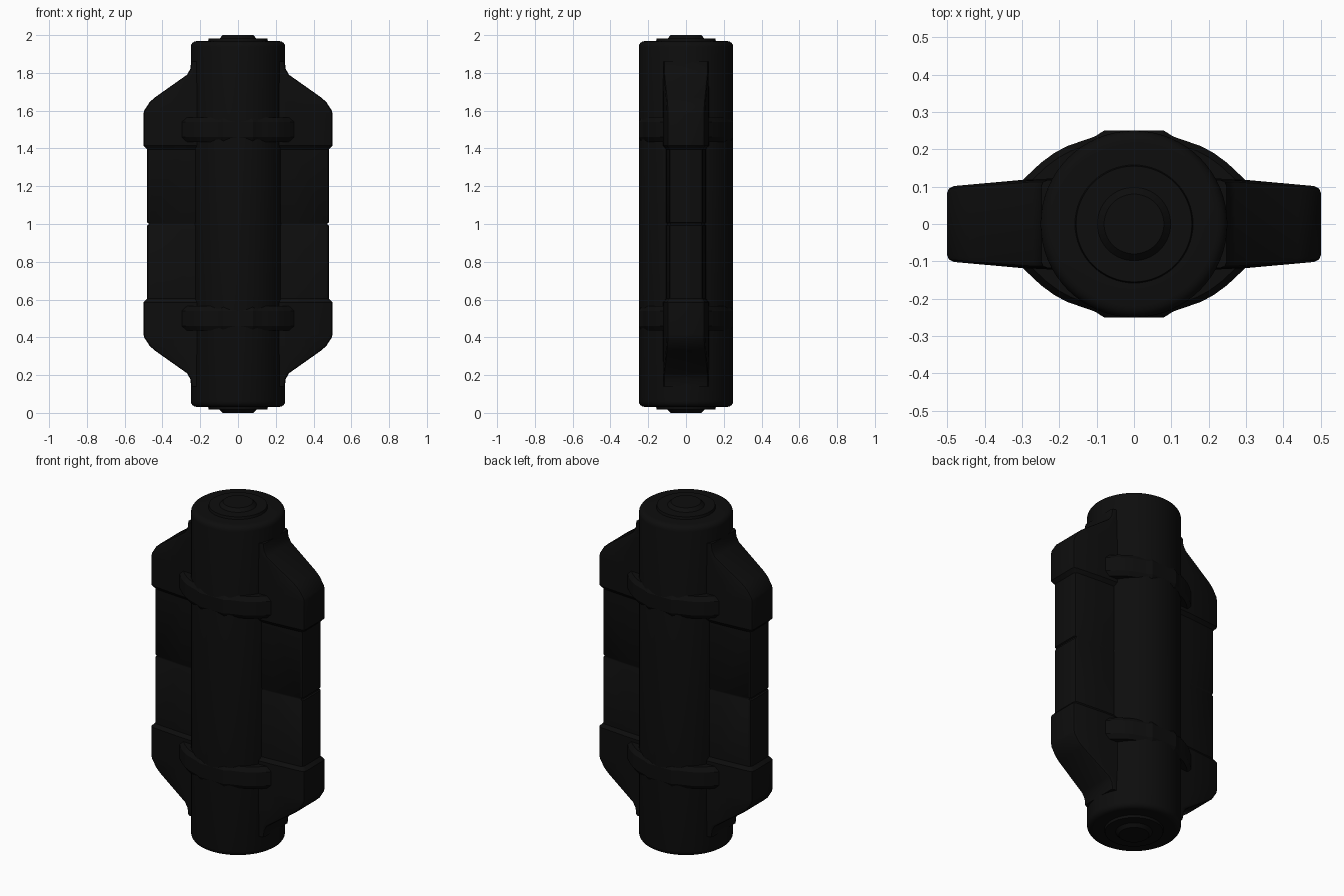
import bpy, bmesh, math

if "Cube" in bpy.data.objects:
    bpy.data.objects.remove(bpy.data.objects["Cube"])

black = bpy.data.materials.new("matte black")
black.diffuse_color = (0.004, 0.004, 0.004, 1)
black.use_nodes = True
black.node_tree.nodes["Principled BSDF"].inputs["Base Color"].default_value = black.diffuse_color


def finish(name, bm, angle=30):
    bmesh.ops.recalc_face_normals(bm, faces=bm.faces)
    me = bpy.data.meshes.new(name)
    bm.to_mesh(me)
    bm.free()
    ob = bpy.data.objects.new(name, me)
    bpy.context.collection.objects.link(ob)
    me.materials.append(black)
    bpy.ops.object.select_all(action='DESELECT')
    ob.select_set(True)
    bpy.context.view_layer.objects.active = ob
    bpy.ops.object.shade_smooth_by_angle(angle=math.radians(angle))
    return ob


def loft(name, rings, angle=30):
    """Skin a stack of equal-length closed rings and cap both ends."""
    bm = bmesh.new()
    vr = [[bm.verts.new(p) for p in ring] for ring in rings]
    n = len(vr[0])
    for a, b in zip(vr, vr[1:]):
        for i in range(n):
            j = (i + 1) % n
            bm.faces.new((a[i], a[j], b[j], b[i]))
    bm.faces.new(vr[0][::-1])
    bm.faces.new(vr[-1])
    return finish(name, bm, angle)


def circle(r, z, n=64):
    return [(r * math.cos(2 * math.pi * i / n), r * math.sin(2 * math.pi * i / n), z)
            for i in range(n)]


# Central barrel: rounded rims, stepped end discs with a raised boss
half = [(0.08, 1.0), (0.098, 0.982), (0.155, 0.982), (0.158, 0.968), (0.22, 0.968)]
half += [(0.22 + 0.03 * math.sin(t), 0.938 + 0.03 * math.cos(t))
         for t in (math.pi / 8, math.pi / 4, 3 * math.pi / 8, math.pi / 2)]
profile = [(r, 1 - h) for r, h in half] + [(r, 1 + h) for r, h in reversed(half)]
loft("barrel", [circle(r, z) for r, z in profile])

# Side wings: chamfered ends, thicker clamps above and below a slimmer grip
# (height from centre, outer x, thickness factor)
lower = [(0.86, 0.248, 1), (0.82, 0.253, 1), (0.79, 0.27, 1), (0.67, 0.44, 1),
         (0.645, 0.468, 1), (0.60, 0.497, 1), (0.585, 0.50, 1),
         (0.415, 0.50, 1), (0.395, 0.482, 0.87), (0.008, 0.482, 0.87),
         (0.004, 0.475, 0.85)]
levels = [(1 - h, x, k) for h, x, k in lower] + [(1 + h, x, k) for h, x, k in reversed(lower)]


def wing_section(z, xo, k, side):
    def width(x):
        return (0.118 - 0.09 * max(x - 0.3, 0)) * k
    xm = min(0.3, xo - 0.03)
    pts = [(0.15, 0.125 * k), (xm, width(xm)), (xo - 0.018, width(xo - 0.018)),
           (xo - 0.005, width(xo) - 0.005), (xo, width(xo) - 0.016)]
    pts += [(x, -y) for x, y in reversed(pts)]
    return [(side * x, y, z) for x, y in pts]


for side, label in ((1, "right"), (-1, "left")):
    loft(label + "_wing", [wing_section(z, x, k, side) for z, x, k in levels], 35)

# Clamp bands: curved lugs bridging wings and barrel, with flat front pads
quarter = [(0.3, 0.115), (0.285, 0.13), (0.25, 0.163), (0.215, 0.189), (0.18, 0.208),
           (0.14, 0.222), (0.105, 0.234), (0.08, 0.25)]
outline = (quarter + [(-x, y) for x, y in reversed(quarter)]
           + [(-x, -y) for x, y in quarter] + [(x, -y) for x, y in reversed(quarter)])
for zc, label in ((1.5, "upper"), (0.5, "lower")):
    rings = []
    for dz, s in ((-0.065, 0.94), (-0.04, 1), (0.04, 1), (0.065, 0.94)):
        rings.append([(x * s, y * s, zc + dz) for x, y in outline])
    loft(label + "_clamp_band", rings, 25)
